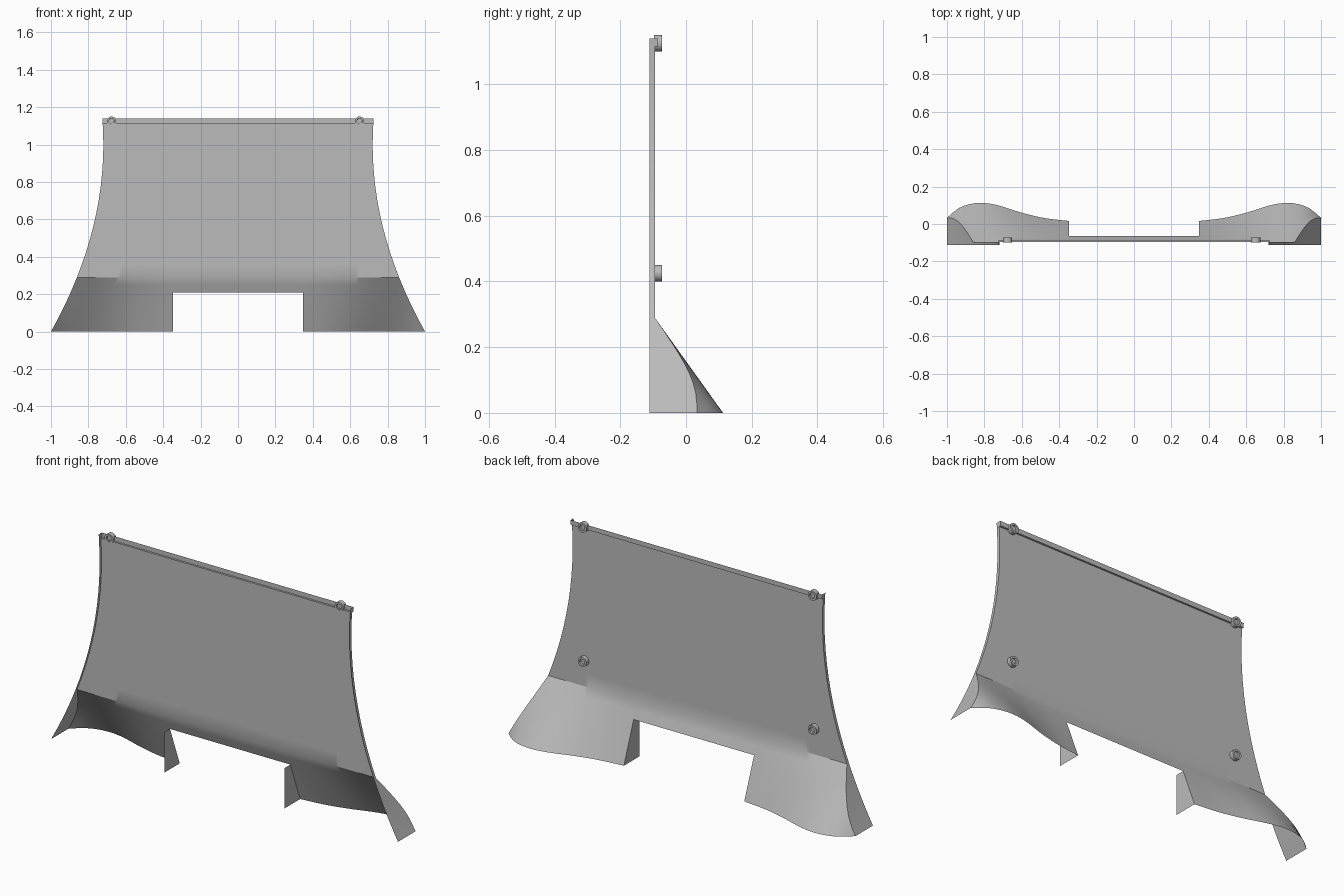
import bpy, bmesh, math
from mathutils import Matrix, Vector

cube = bpy.data.objects.get("Cube")
if cube:
    bpy.data.objects.remove(cube)

grey = bpy.data.materials.new("mid_grey")
grey.use_nodes = True
grey.diffuse_color = (0.5, 0.5, 0.5, 1)
grey.node_tree.nodes["Principled BSDF"].inputs["Base Color"].default_value = (0.5, 0.5, 0.5, 1)

FRONT, SHEET, LIP = -0.111, -0.095, -0.085   # depths of flange edge, sheet and top lip
BEND, GAP_TOP, GAP_X, STEP_Z, TOP = 0.29, 0.21, 0.347, 1.115, 1.14
FLARE = [(0.347, 0.016), (0.48, 0.032), (0.6, 0.06), (0.7, 0.092), (0.76, 0.107), (0.82, 0.113),
         (0.88, 0.106), (0.94, 0.083), (1.0, 0.033)]


def side_x(z):
    """Half width of the panel at a height."""
    return 0.72 + 0.28 * (1 - z) ** 2


def flare_y(x):
    """Smooth depth of the bottom edge (Catmull-Rom through FLARE)."""
    x = min(max(abs(x), GAP_X), 1.0)
    n = len(FLARE) - 1
    i = next((k for k in range(n) if x <= FLARE[k + 1][0]), n - 1)
    (xa, ya), (xb, yb) = FLARE[i], FLARE[i + 1]
    (xp, yp), (xn, yn) = FLARE[max(i - 1, 0)], FLARE[min(i + 2, n)]
    t, w = (x - xa) / (xb - xa), xb - xa
    ma, mb = (yb - yp) / (xb - xp) * w, (yn - ya) / (xn - xa) * w
    return ((2*t**3 - 3*t*t + 1) * ya + (t**3 - 2*t*t + t) * ma
            + (3*t*t - 2*t**3) * yb + (t**3 - t*t) * mb)


def sheet_y(x, z):
    return SHEET + (flare_y(x) - SHEET) * max(0, 1 - z / BEND)


def finish(bm, name, angle=30):
    mesh = bpy.data.meshes.new(name)
    bm.to_mesh(mesh)
    bm.free()
    obj = bpy.data.objects.new(name, mesh)
    bpy.context.collection.objects.link(obj)
    mesh.materials.append(grey)
    bpy.ops.object.select_all(action='DESELECT')
    obj.select_set(True)
    bpy.context.view_layer.objects.active = obj
    bpy.ops.object.shade_smooth_by_angle(angle=math.radians(angle))
    return obj


# Row heights, with a doubled row where the top lip steps back
rows = [(GAP_TOP * i / 7, 0) for i in range(8)] + [(0.25, 0), (BEND, 0)]
rows += [(BEND + (STEP_Z - BEND) * i / 12, 0) for i in range(1, 13)]
rows += [(STEP_Z, 1), (TOP, 1)]


def row_y(x, z, lip):
    return LIP if lip else sheet_y(x, z)


# Main panel: flat sheet, flared skirts and stepped top lip
OUTER, INNER = 22, 6
bm = bmesh.new()
grid = []
for z, lip in rows:
    outer = [GAP_X + (side_x(z) - GAP_X) * i / OUTER for i in range(OUTER + 1)]
    inner = [GAP_X * (2 * i / INNER - 1) for i in range(1, INNER)]
    xs = [-x for x in reversed(outer)] + inner + outer
    grid.append([bm.verts.new((x, row_y(x, z, lip), z)) for x in xs])
for r in range(len(rows) - 1):
    for c in range(len(grid[0]) - 1):
        in_gap = OUTER <= c < OUTER + INNER and rows[r + 1][0] <= GAP_TOP + 1e-5
        if not in_gap:
            bm.faces.new((grid[r][c], grid[r][c + 1], grid[r + 1][c + 1], grid[r + 1][c]))
bmesh.ops.delete(bm, geom=[v for v in bm.verts if not v.link_faces], context='VERTS')
finish(bm, "panel")


# Forward flanges along the curved sides and the edges of the gap
def flange(name, points):
    bm = bmesh.new()
    pairs = [(bm.verts.new((x, FRONT, z)), bm.verts.new((x, y, z))) for x, y, z in points]
    for (a, b), (c, d) in zip(pairs, pairs[1:]):
        if (a.co - c.co).length > 1e-5:
            bm.faces.new((a, b, d, c))
    bmesh.ops.remove_doubles(bm, verts=bm.verts, dist=1e-5)
    finish(bm, name)


for side, s in (("right", -1), ("left", 1)):
    flange(side + "_side_flange",
           [(s * side_x(z), row_y(side_x(z), z, lip), z) for z, lip in rows])
    flange(side + "_gap_flange",
           [(s * GAP_X, sheet_y(GAP_X, z), z) for z, lip in rows if z <= GAP_TOP + 1e-5])


# Round mounting studs with a recessed centre
def stud(name, x, z, y0, y1):
    bm = bmesh.new()
    spin = Matrix.Translation((x, (y0 + y1) / 2, z)) @ Matrix.Rotation(math.pi / 2, 4, 'X')
    bmesh.ops.create_cone(bm, cap_ends=True, segments=24, radius1=0.025, radius2=0.025,
                          depth=y1 - y0, matrix=spin)
    caps = [f for f in bm.faces if len(f.verts) > 4]
    for cap in caps:
        push = cap.normal * -0.009
        bmesh.ops.inset_region(bm, faces=[cap], thickness=0.01)
        bmesh.ops.inset_region(bm, faces=[cap], thickness=0.001)
        bmesh.ops.translate(bm, verts=cap.verts, vec=Vector(push))
    finish(bm, name)


for side, x in (("right", -0.676), ("left", 0.65)):
    stud(side + "_upper_stud", x, 1.125, -0.098, -0.073)
    stud(side + "_lower_stud", x, 0.425, SHEET, -0.073)
